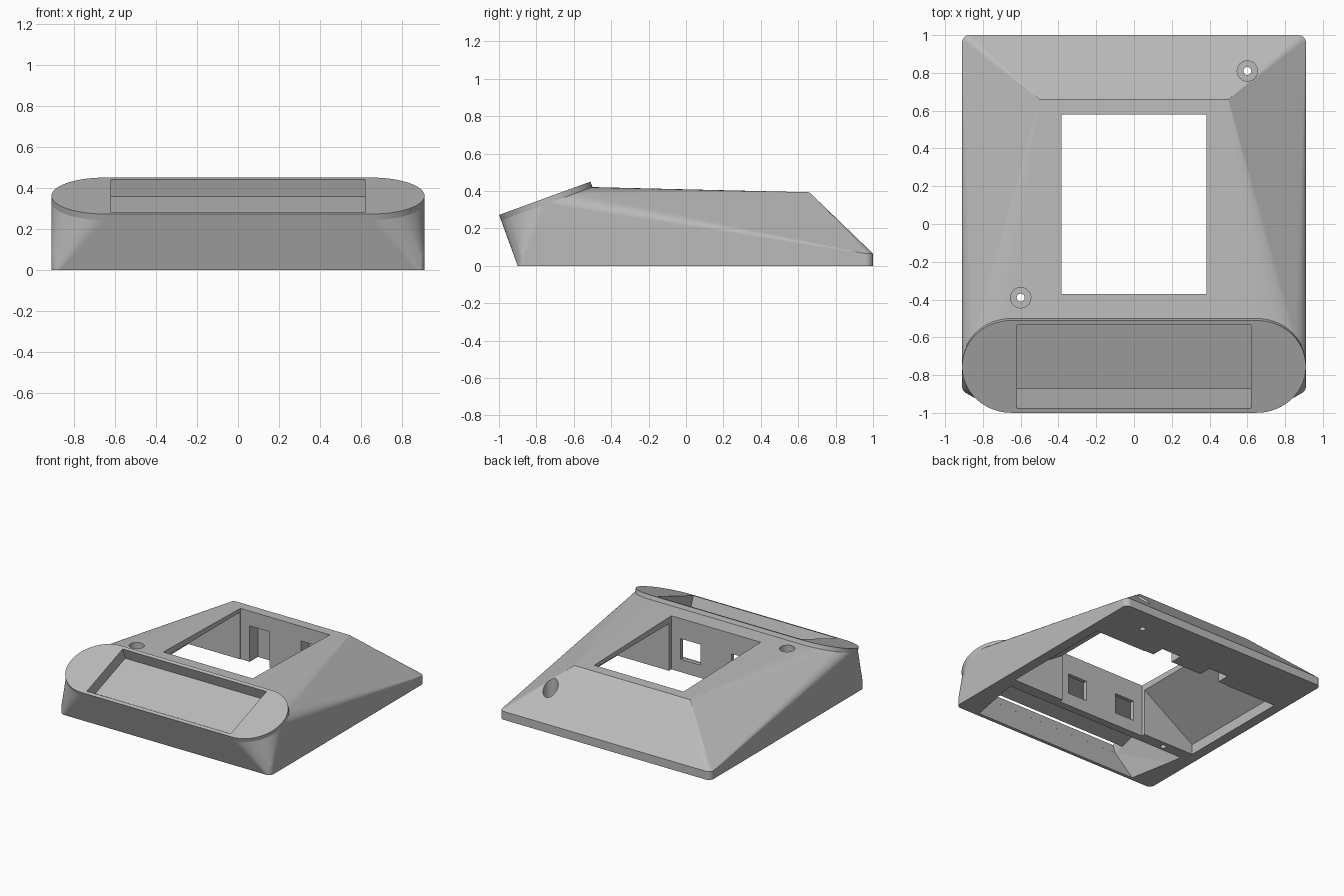
import bpy, bmesh, math
from mathutils import Vector, Matrix

if "Cube" in bpy.data.objects:
    bpy.data.objects.remove(bpy.data.objects["Cube"], do_unlink=True)

grey = bpy.data.materials.new("plain grey")
grey.use_nodes = True
grey.diffuse_color = (0.5, 0.5, 0.5, 1)
grey.node_tree.nodes["Principled BSDF"].inputs["Base Color"].default_value = (0.5, 0.5, 0.5, 1)

# Frame of the tilted front panel: x across, y up the slope, z out of the panel
PANEL = Matrix.Translation((0, -0.755, 0.361)) @ Matrix.Rotation(math.radians(20), 4, "X")


def hull(name, points):
    """Flat-faced solid wrapped tightly around a set of points."""
    bm = bmesh.new()
    for p in points:
        bm.verts.new(p)
    out = bmesh.ops.convex_hull(bm, input=bm.verts[:])
    loose = {g for g in out["geom_interior"] + out["geom_unused"]
             if isinstance(g, bmesh.types.BMVert)}
    bmesh.ops.delete(bm, geom=list(loose), context="VERTS")
    bmesh.ops.dissolve_limit(bm, angle_limit=math.radians(0.3),
                             verts=bm.verts[:], edges=bm.edges[:])
    bmesh.ops.recalc_face_normals(bm, faces=bm.faces[:])
    mesh = bpy.data.meshes.new(name)
    bm.to_mesh(mesh)
    bm.free()
    mesh.materials.append(grey)
    obj = bpy.data.objects.new(name, mesh)
    bpy.context.collection.objects.link(obj)
    return obj


def pair(hx, y, z, cx=0):
    return [Vector((cx + s * hx, y, z)) for s in (-1, 1)]


def rect(hx, y0, y1, z, cx=0):
    return pair(hx, y0, z, cx) + pair(hx, y1, z, cx)


def box(name, cx, hx, y0, y1, z0, z1):
    return hull(name, rect(hx, y0, y1, z0, cx) + rect(hx, y0, y1, z1, cx))


def circle(x, y, z, r, n=32):
    return [Vector((x + r * math.cos(math.tau * i / n), y + r * math.sin(math.tau * i / n), z))
            for i in range(n)]


def stadium(w):
    ends = circle(-0.65, 0, w, 0.26, 96) + circle(0.65, 0, w, 0.26, 96)
    return [PANEL @ p for p in ends]


def combine(target, tool, operation):
    mod = target.modifiers.new("combine", "BOOLEAN")
    mod.operation, mod.solver, mod.object = operation, "EXACT", tool
    bpy.context.view_layer.objects.active = target
    bpy.ops.object.modifier_apply(modifier=mod.name)
    bpy.data.objects.remove(tool, do_unlink=True)


# Sloped housing: rounded base plate, rear ridge and underside of the front panel
r = 0.04
shape = stadium(-0.031) + pair(0.5, 0.66, 0.393)
for x in (-0.91 + r, 0.91 - r):
    for y in (-0.9 + r, 1 - r):
        for z in (0, 0.065):
            shape += circle(x, y, z, r, 64)
housing = hull("housing", shape)

# Front panel with its raised rear lip
combine(housing, hull("front_panel", stadium(-0.034) + stadium(0)), "UNION")

# Screen opening and the wide cavity below it, whose sides follow the outer slopes
cutters = [
    box("screen_opening", 0, 0.385, -0.37, 0.58, -0.2, 0.7),
    hull("lower_cavity", rect(0.83, -0.34, 0.575, -0.1) + rect(0.83, -0.34, 0.575, 0.08)
         + rect(0.38, -0.34, 0.575, 0.37)),
]

# Front slot, flaring toward the bottom, with a recess above a low sill at the rear
cutters.append(hull("front_slot", [PANEL @ p for p in
               rect(0.62, -0.235, 0.235, 0.1) + rect(0.62, -0.235, 0.235, -0.09)]))
cutters.append(hull("slot_flare", pair(0.62, -0.947, 0.201) + pair(0.62, -0.43, 0.35)
                    + pair(0.74, -0.856, -0.05) + pair(0.82, -0.43, -0.05)))
cutters.append(box("rear_recess", 0, 0.64, -0.5, -0.4, 0.09, 0.32))

# Paired cable windows in the partition and notches in the rear wall
for x in (-0.22, 0.22):
    cutters.append(box("cable_window", x, 0.085, -0.6, -0.3, 0.1, 0.26))
    cutters.append(box("rear_notch", x, 0.085, 0.5, 0.68, -0.1, 0.28))

# Counterbored screw holes
for x, y, seat in ((0.6, 0.81, 0.12), (-0.6, -0.39, 0.36)):
    cutters.append(hull("screw_head", circle(x, y, seat, 0.054) + circle(x, y, 0.7, 0.054)))
    cutters.append(hull("screw_hole", circle(x, y, -0.1, 0.021)
                        + circle(x, y, seat + 0.02, 0.021)))

for cutter in cutters:
    combine(housing, cutter, "DIFFERENCE")
